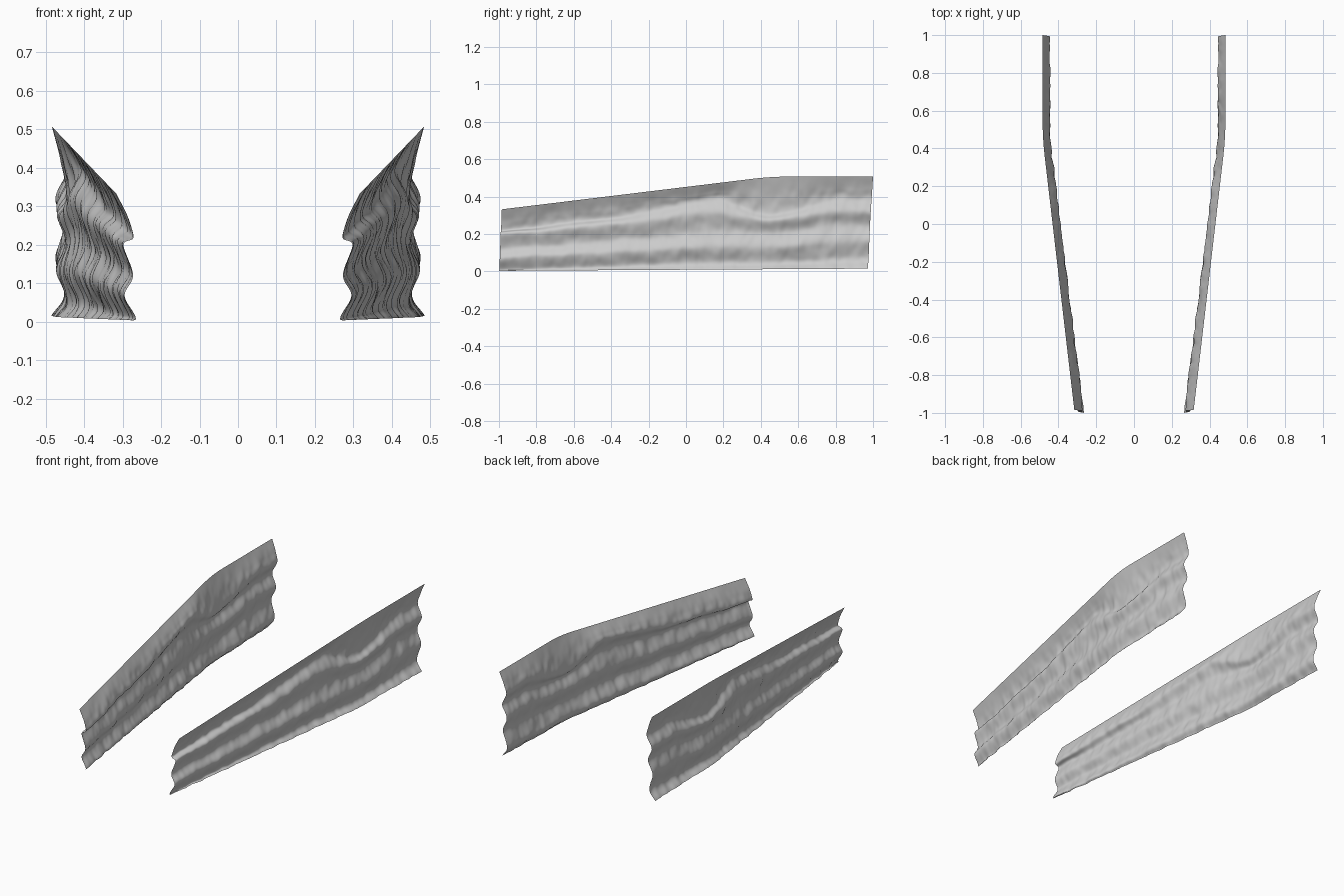
import bpy, bmesh
from mathutils import Vector, noise

if "Cube" in bpy.data.objects:
    bpy.data.objects.remove(bpy.data.objects["Cube"])

# Cross-section keys, bottom to top: (z, x offset from the top edge)
FRONT = [(.003, -.046), (.013, -.049), (.07, -.022), (.12, -.045),
         (.193, -.020), (.218, -.047), (.27, -.034), (.332, 0)]
BACK = [(.015, -.002), (.07, -.036), (.16, -.012), (.25, -.033),
        (.325, -.014), (.385, -.037), (.44, -.025), (.507, 0)]
SHIFT = [0, .1, .2, .4, .7, 1, .5, 0]   # how far each key follows the ridge wander
NY, SEG = 220, 9


def lerp(a, b, t):
    return a + (b - a) * t


def ramp(y):
    # grows to 1 at y = .45 and then stays flat, with a rounded bend
    t = (y + 1) / 1.45
    return t if t < .93 else 1 - max(0, 1.07 - t) ** 2 / .28


def wander(y):
    # main ridge rises, dips and recovers along the length
    pts = [(-1, 0), (-.5, .01), (.15, .045), (.48, -.05), (.85, .01), (1.01, 0)]
    for (a, u), (b, v) in zip(pts, pts[1:]):
        if y <= b:
            t = (y - a) / (b - a)
            return lerp(u, v, t * t * (3 - 2 * t))
    return 0


def section(y):
    m = (y + 1) / 2
    top_z = lerp(.332, .507, ramp(y))
    scale = top_z / lerp(.332, .507, m)
    keys = []
    for i, (f, b, s) in enumerate(zip(FRONT, BACK, SHIFT)):
        n = noise.noise(Vector((y * 4, i * .4, 3))) * .012 * min(s * 2, 1)
        z = lerp(f[0], b[0], m)
        z = z * lerp(1, scale, i / 7) + s * wander(y) + n
        keys.append(Vector((lerp(f[1], b[1], m), z)))
    # smooth curve through the keys
    ext = [keys[0] * 2 - keys[1]] + keys + [keys[-1] * 2 - keys[-2]]
    out = []
    for i in range(len(keys) - 1):
        p0, p1, p2, p3 = ext[i:i + 4]
        for k in range(SEG):
            t = k / SEG
            out.append(.5 * (2 * p1 + (p2 - p0) * t + (2 * p0 - 5 * p1 + 4 * p2 - p3) * t * t
                             + (3 * p1 - p0 - 3 * p2 + p3) * t ** 3))
    return out + [keys[-1]]


# Rippled rock wall, a single open sheet
bm = bmesh.new()
rows = []
for j in range(NY + 1):
    v = j / NY
    y0 = lerp(-1, 1, v)
    sec = section(y0)
    row = []
    for i, p in enumerate(sec):
        t = i / (len(sec) - 1)
        y = lerp(lerp(-1, -.985, t), lerp(.972, 1, t), v)
        fade = min(1, (1 - t) * 5)
        rip = noise.noise(Vector((y * 15, p.y * 11, 0))) * .007
        rip += noise.noise(Vector((y * 32, p.y * 20, 7))) * .003
        x = lerp(.316, .484, ramp(y0)) + p.x + rip * fade
        row.append(bm.verts.new((x, y, max(0, p.y))))
    rows.append(row)
for a, b in zip(rows, rows[1:]):
    for i in range(len(a) - 1):
        bm.faces.new((a[i], a[i + 1], b[i + 1], b[i])).smooth = True
me = bpy.data.meshes.new("rock_walls")
bm.to_mesh(me)
bm.free()
walls = bpy.data.objects.new("rock_walls", me)
bpy.context.collection.objects.link(walls)

# Opposite wall
walls.modifiers.new("mirror", 'MIRROR').use_mirror_merge = False
